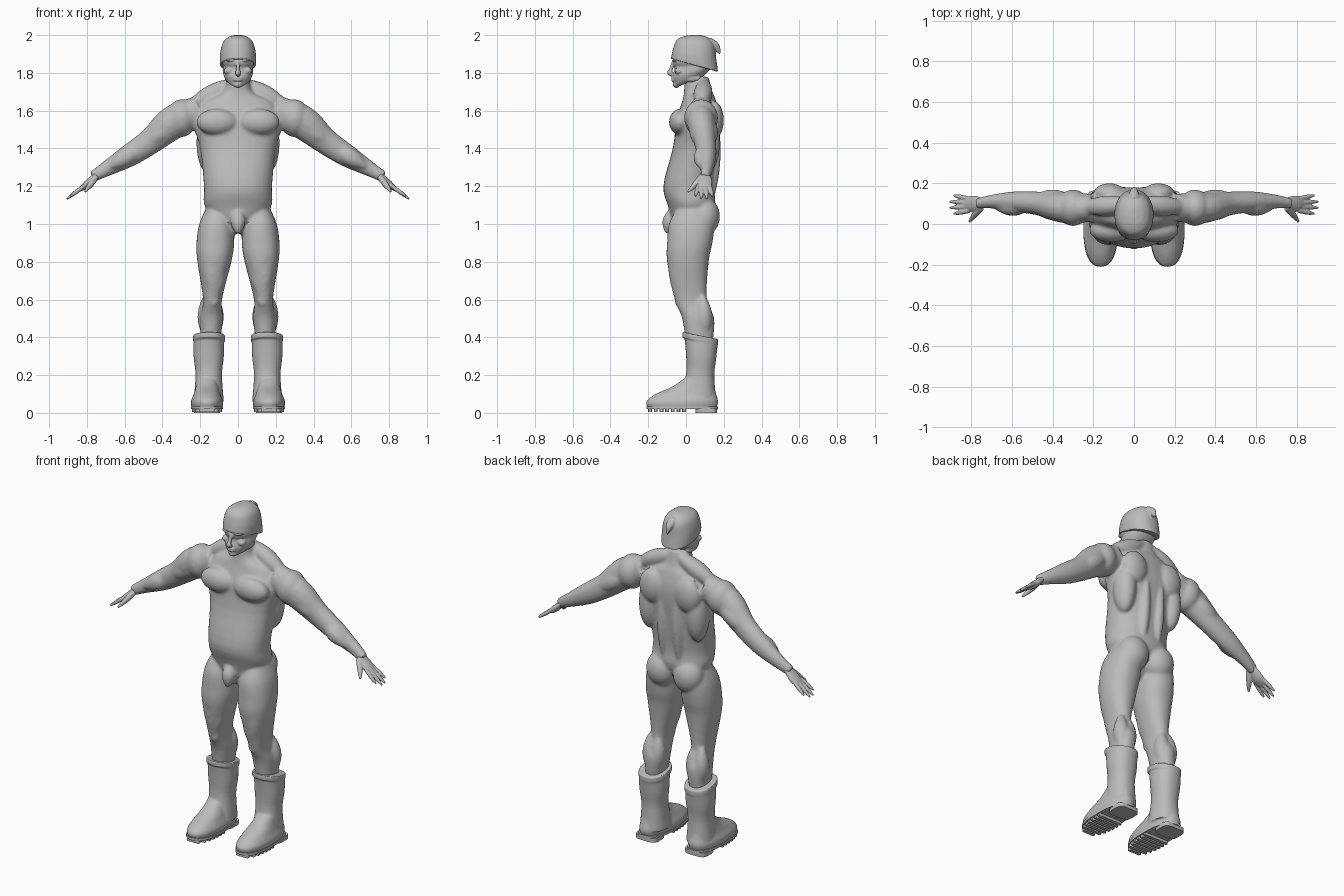
import bpy, bmesh, math
from mathutils import Vector, Matrix

cube = bpy.data.objects.get("Cube")
if cube:
    bpy.data.objects.remove(cube, do_unlink=True)

grey = bpy.data.materials.new("plain grey")
grey.use_nodes = True
grey.diffuse_color = (0.5, 0.5, 0.5, 1)
shader = next(n for n in grey.node_tree.nodes if n.type == 'BSDF_PRINCIPLED')
shader.inputs["Base Color"].default_value = grey.diffuse_color

SIDES = {"left": 1, "right": -1}

# Joints of the left half; the right half mirrors them
SHOULDER = Vector((.3, .08, 1.56))
ELBOW = Vector((.5, .1, 1.41))
WRIST = Vector((.75, .1, 1.26))
HIP = Vector((.15, -.03, 1))
KNEE = Vector((.13, -.04, .6))
FRONT = Vector((0, -1, 0))


def refine(rows, steps=4):
    """Smooth curve through key rows of any width."""
    keys = [Vector(row) for row in rows]
    result = []
    for i in range(len(keys) - 1):
        start, end = keys[i], keys[i + 1]
        leave = (end - keys[max(i - 1, 0)]) / 2
        arrive = (keys[min(i + 2, len(keys) - 1)] - start) / 2
        for k in range(steps):
            t = k / steps
            ease = t * t * (3 - 2 * t)
            result.append(start.lerp(end, ease) + leave * t * (1 - t) ** 2
                          - arrive * t * t * (1 - t))
    return result + [keys[-1]]


def bridge(bm, rings):
    """Skin a list of point rings into a closed tube."""
    loops = [[bm.verts.new(point) for point in ring] for ring in rings]
    count = len(loops[0])
    for low, high in zip(loops, loops[1:]):
        for i in range(count):
            j = (i + 1) % count
            bm.faces.new((low[i], low[j], high[j], high[i]))
    bm.faces.new(loops[0])
    bm.faces.new(loops[-1])


def unit_circle(count, power=1):
    """Points of a circle; a lower power makes it squarer."""
    for i in range(count):
        angle = math.tau * i / count
        yield [math.copysign(abs(f) ** power, f) for f in (math.cos(angle), math.sin(angle))]


def stack(bm, rows, side=1, middle=0, drift=0, tilt=(0, 0), power=.9):
    """Level rings through rows of (z, half width, front, back)."""
    rows = refine(rows)
    rings = []
    for k, (z, half, front, back) in enumerate(rows):
        lean = tilt[0] + (tilt[1] - tilt[0]) * k / (len(rows) - 1)
        depth = (back - front) / 2
        rings.append([(side * (middle + drift * z + c * half), front + depth + s * depth,
                       z + lean * s * depth) for c, s in unit_circle(32, power)])
    bridge(bm, rings)


def limb(bm, points, side=1, flat=1):
    """Tube through points of (x, y, z, radius); flat scales its depth."""
    rows = refine(points)
    centres = [row.xyz for row in rows]
    rings = []
    for k, centre in enumerate(centres):
        along = (centres[min(k + 1, len(rows) - 1)] - centres[max(k - 1, 0)]).normalized()
        across = along.cross(FRONT).normalized()
        depth = across.cross(along) * flat
        ring = [centre + (depth * c + across * s) * rows[k][3] for c, s in unit_circle(16)]
        rings.append([(side * p.x, p.y, p.z) for p in ring])
    bridge(bm, rings)


def muscle(bm, start, end, radius, side=1):
    """Spindle between two points."""
    a, b = Vector(start), Vector(end)
    swell = [math.sin(math.pi * (k + .5) / 5) for k in range(5)]
    limb(bm, [(*a.lerp(b, k / 4), radius * grow) for k, grow in enumerate(swell)], side)


def blob(bm, centre, radii, side=1):
    place = Matrix.Translation((side * centre[0], centre[1], centre[2]))
    bmesh.ops.create_uvsphere(bm, u_segments=24, v_segments=16, radius=1,
                              matrix=place @ Matrix.Diagonal((*radii, 1)))


def finish(name, bm, voxel=0, smooth=0):
    """Make the object, optionally fusing its overlapping volumes."""
    bmesh.ops.recalc_face_normals(bm, faces=bm.faces)
    mesh = bpy.data.meshes.new(name)
    bm.to_mesh(mesh)
    bm.free()
    obj = bpy.data.objects.new(name, mesh)
    bpy.context.collection.objects.link(obj)
    bpy.ops.object.select_all(action='DESELECT')
    obj.select_set(True)
    bpy.context.view_layer.objects.active = obj
    if voxel:
        fuse = obj.modifiers.new("fuse", 'REMESH')
        fuse.mode = 'VOXEL'
        fuse.voxel_size = voxel
        relax = obj.modifiers.new("relax", 'SMOOTH')
        relax.iterations = smooth
        for modifier in (fuse.name, relax.name):
            bpy.ops.object.modifier_apply(modifier=modifier)
    obj.data.materials.clear()
    obj.data.materials.append(grey)
    bpy.ops.object.shade_smooth_by_angle(angle=math.radians(40))


# Torso and neck
body = bmesh.new()
stack(body, [(.95, .03, -.06, .06), (1.08, .17, -.09, .15), (1.2, .18, -.12, .15),
             (1.4, .2, -.07, .17), (1.55, .24, -.05, .18), (1.65, .18, -.02, .16),
             (1.7, .08, -.01, .14), (1.78, .06, -.01, .12)])
muscle(body, (0, -.07, 1.08), (0, -.1, .95), .04)

for side in SIDES.values():
    # Leg and arm
    stack(body, [(1.08, .06, -.05, .13), (1, .09, -.09, .15), (.9, .1, -.1, .14),
                 (.8, .09, -.1, .12), (.6, .05, -.06, .11), (.5, .06, -.02, .15),
                 (.36, .05, 0, .14)], side, middle=.165, drift=-.05)
    limb(body, [(.2, .08, 1.6, .08), (.34, .08, 1.54, .09), (.46, .1, 1.44, .07),
                (.58, .11, 1.36, .06), (.7, .11, 1.29, .04), (.77, .1, 1.25, .03)],
         side, flat=.85)
    # Chest, shoulder, shoulder blade, flank and buttock
    blob(body, (.11, -.03, 1.54), (.11, .06, .07), side)
    blob(body, SHOULDER, (.08, .09, .1), side)
    blob(body, (.12, .15, 1.55), (.08, .05, .1), side)
    blob(body, (.16, .11, 1.43), (.06, .07, .16), side)
    blob(body, (.09, .1, 1.04), (.09, .08, .1), side)
    # Neck slope and back column
    muscle(body, (0, .1, 1.76), (.27, .08, 1.62), .05, side)
    muscle(body, (.05, .13, 1.1), (.05, .17, 1.5), .03, side)
    # Upper arm and forearm
    for shift in (.03, -.04):
        muscle(body, SHOULDER + FRONT * shift, ELBOW + FRONT * shift / 2, .05, side)
    muscle(body, ELBOW, WRIST.lerp(ELBOW, .3) + FRONT * .02, .05, side)
    # Thigh, kneecap and calf
    muscle(body, HIP, KNEE, .06, side)
    muscle(body, HIP.lerp(KNEE, .4) - Vector((.06, 0, 0)), KNEE, .04, side)
    blob(body, KNEE, (.03, .02, .04), side)
    for x in (.12, .17):
        muscle(body, (x, .09, .62), (x, .1, .4), .045, side)
finish("body", body, .009, 5)

# Hands with four spread fingers and a thumb
for label, side in SIDES.items():
    hand = bmesh.new()
    limb(hand, [(*WRIST, .015), (.8, .1, 1.21, .02), (.84, .09, 1.18, .01)], side, flat=2)
    for i in range(4):
        spread = i - 1.5
        root = Vector((.81, .095 + spread * .02, 1.205))
        length = .1 - .01 * spread ** 2
        tip = root + Vector((length, spread * .01, -.75 * length))
        limb(hand, [(*root, .011), (*root.lerp(tip, .6), .011), (*tip, .005)], side)
    limb(hand, [(.75, .08, 1.25, .015), (.78, .05, 1.21, .016), (.81, .01, 1.17, .006)], side)
    finish(label + "_hand", hand, .004, 3)

# Head with nose, lips, chin, brows, eyes, cheeks and jaw
head = bmesh.new()
stack(head, [(1.74, .03, -.06, .04), (1.76, .06, -.06, .09), (1.8, .08, -.07, .13),
             (1.84, .08, -.06, .15), (1.87, .09, -.07, .15), (1.95, .07, -.04, .13)],
      tilt=(.35, 0))
limb(head, [(0, -.06, 1.87, .01), (0, -.08, 1.82, .01), (0, -.085, 1.8, .015),
            (0, -.07, 1.79, .01)])
for z in (1.76, 1.772):
    blob(head, (0, -.066, z), (.025, .012, .006))
blob(head, (0, -.05, 1.74), (.026, .02, .02))
for side in SIDES.values():
    blob(head, (.035, -.05, 1.867), (.03, .025, .009), side)
    blob(head, (.03, -.045, 1.843), (.016, .016, .009), side)
    blob(head, (.05, -.035, 1.81), (.025, .025, .02), side)
    blob(head, (.05, .03, 1.77), (.02, .05, .02), side)
finish("head", head, .004, 3)

# Close-fitting cap with a pointed fold at the back
cap = bmesh.new()
stack(cap, [(1.84, .095, -.08, .17), (1.9, .095, -.07, .16), (1.96, .08, -.05, .15),
            (1.99, .05, -.01, .12), (2, .02, .03, .08)], tilt=(-.28, 0))
limb(cap, [(0, .12, 1.96, .03), (0, .16, 1.94, .02), (0, .18, 1.9, .004)])
finish("cap", cap, .005, 3)

# Boots with a tilted cuff, and soles with a heel and tread bars
for label, side in SIDES.items():
    boot = bmesh.new()
    stack(boot, [(.06, .08, -.03, .16), (.2, .07, 0, .15), (.3, .08, 0, .16),
                 (.4, .08, -.01, .17)], side, middle=.155, tilt=(0, -.2))
    stack(boot, [(z, .085, -.02, .17) for z in (.38, .41)], side, middle=.153, tilt=(-.2, -.2))
    stack(boot, [(.02, .08, -.2, .16), (.06, .085, -.21, .17), (.1, .07, -.16, .16),
                 (.14, .06, -.07, .15), (.19, .055, 0, .14)], side, middle=.164)
    finish(label + "_boot", boot, .005, 4)
    sole = bmesh.new()
    stack(sole, [(z, .085, -.21, .17) for z in (.02, .035)], side, middle=.164, power=.8)
    stack(sole, [(z, .07, .05, .165) for z in (0, .025)], side, middle=.164, power=.5)
    for k in range(7):
        y = -.19 + k * .03
        half = .08 * math.sqrt(1 - abs(y / .21) ** 3)
        stack(sole, [(z, half, y - .01, y + .01) for z in (.004, .025)],
              side, middle=.164, power=.3)
    finish(label + "_sole", sole)
